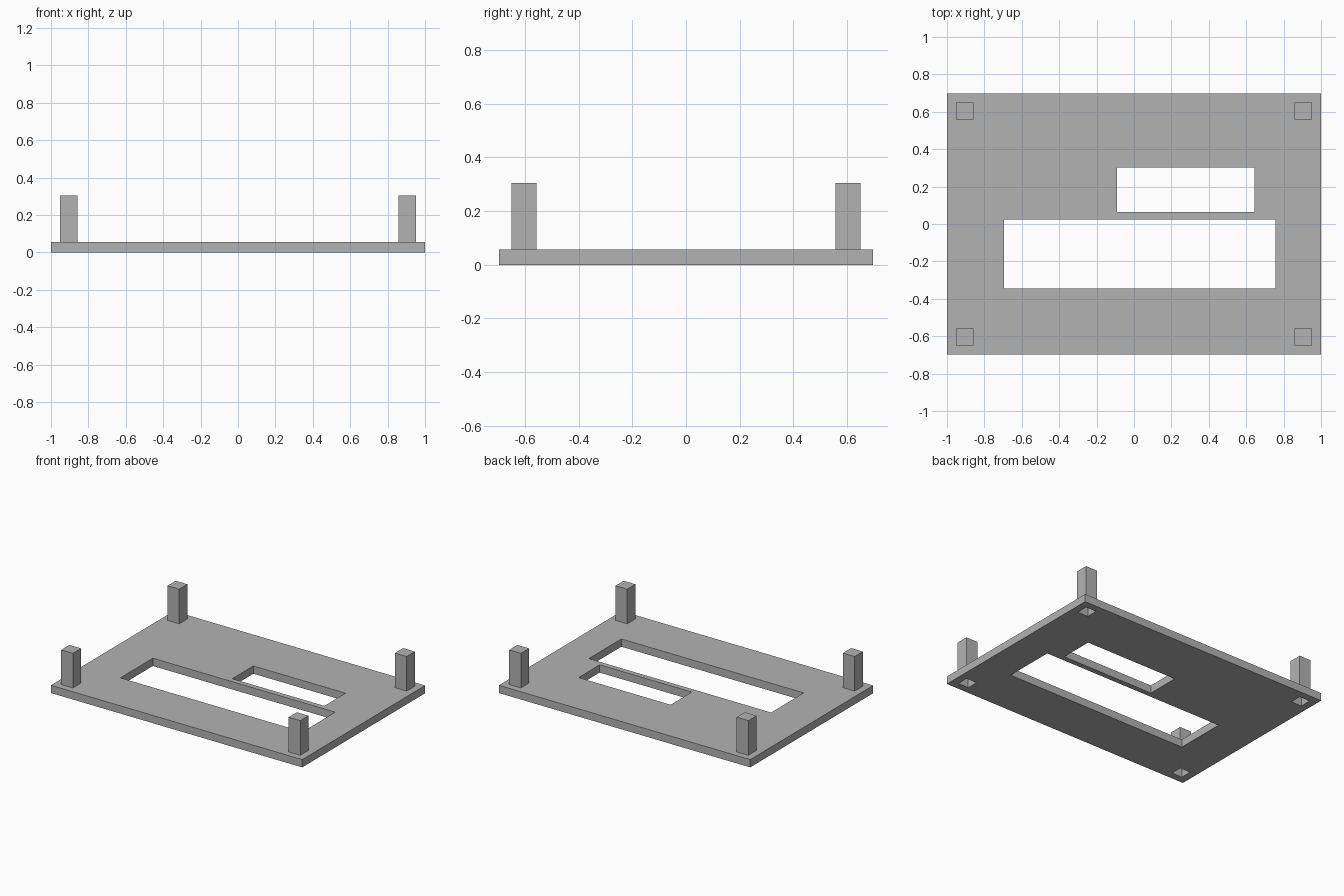
import bpy

default = bpy.data.objects.get("Cube")
if default:
    bpy.data.objects.remove(default, do_unlink=True)

grey = bpy.data.materials.new("plain grey")
grey.use_nodes = True
grey.diffuse_color = (0.45, 0.45, 0.45, 1)
grey.node_tree.nodes["Principled BSDF"].inputs["Base Color"].default_value = grey.diffuse_color

PLATE_TOP, POST_TOP = 0.056, 0.305
POST_X, POST_Y = 0.905, 0.604
POST, BORE = 0.093, 0.083


def box(name, x0, x1, y0, y1, z0, z1):
    """Axis-aligned block between the given limits."""
    bpy.ops.mesh.primitive_cube_add(size=1, location=((x0 + x1) / 2, (y0 + y1) / 2, (z0 + z1) / 2))
    ob = bpy.context.object
    ob.name = name
    ob.scale = (x1 - x0, y1 - y0, z1 - z0)
    bpy.ops.object.transform_apply(location=False, rotation=False, scale=True)
    ob.data.materials.append(grey)
    return ob


def column(name, x, y, width, z0, z1):
    h = width / 2
    return box(name, x - h, x + h, y - h, y + h, z0, z1)


def cut(target, cutter):
    """Subtract the cutter for good, then discard it."""
    cutter.hide_render = True
    mod = target.modifiers.new("cut", 'BOOLEAN')
    mod.operation = 'DIFFERENCE'
    mod.solver = 'EXACT'
    mod.object = cutter
    bpy.context.view_layer.objects.active = target
    bpy.ops.object.modifier_apply(modifier=mod.name)
    bpy.data.objects.remove(cutter, do_unlink=True)


# Base plate with its two rectangular windows
plate = box("base_plate", -1, 1, -0.698, 0.698, 0, PLATE_TOP)
cut(plate, box("large_window_cutter", -0.695, 0.756, -0.345, 0.025, -0.1, 0.2))
cut(plate, box("small_window_cutter", -0.09, 0.643, 0.063, 0.303, -0.1, 0.2))

# Corner posts, hollow from below and closed on top
for side, sx in (("left", 1), ("right", -1)):
    for end, sy in (("front", -1), ("back", 1)):
        x, y = sx * POST_X, sy * POST_Y
        post = column(f"{end}_{side}_post", x, y, POST, PLATE_TOP, POST_TOP)
        cut(post, column("post_bore", x, y, BORE, -0.1, POST_TOP - 0.005))
        cut(plate, column("plate_bore", x, y, BORE, -0.1, 0.2))
